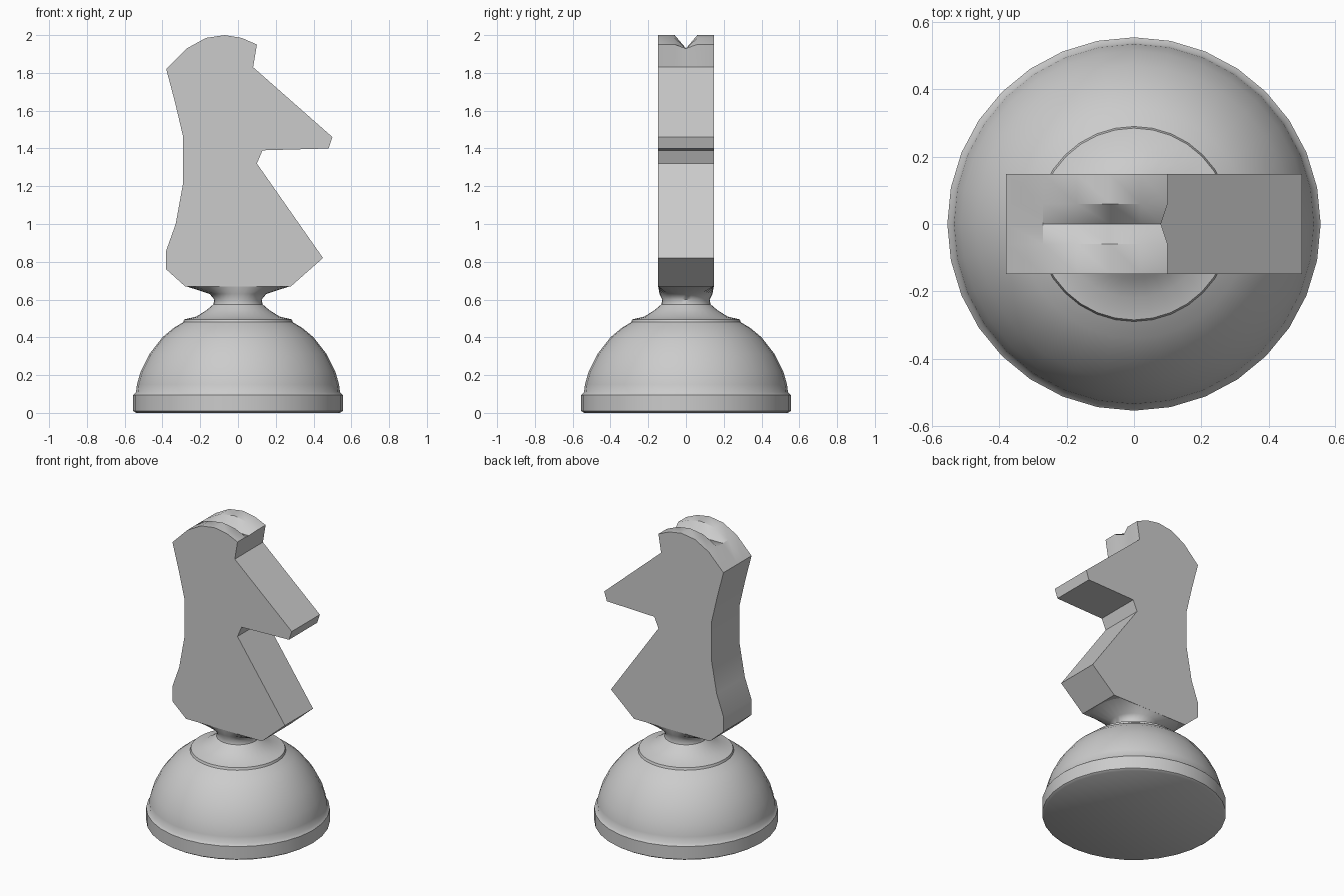
import bpy, bmesh
from math import cos, sin, tau, radians

cube = bpy.data.objects.get("Cube")
if cube:
    bpy.data.objects.remove(cube, do_unlink=True)

GREY = (0.6, 0.6, 0.6, 1)
grey = bpy.data.materials.new("plain_grey")
grey.use_nodes = True
grey.diffuse_color = GREY
grey.node_tree.nodes["Principled BSDF"].inputs["Base Color"].default_value = GREY


def loft(name, rings, angle):
    """Skin a list of equal-length closed rings and cap both ends."""
    bm = bmesh.new()
    loops = [[bm.verts.new(p) for p in ring] for ring in rings]
    n = len(loops[0])
    for a, b in zip(loops, loops[1:]):
        for i in range(n):
            j = (i + 1) % n
            bm.faces.new((a[i], a[j], b[j], b[i]))
    bm.faces.new(loops[0])
    bm.faces.new(loops[-1])
    bmesh.ops.recalc_face_normals(bm, faces=bm.faces)
    mesh = bpy.data.meshes.new(name)
    bm.to_mesh(mesh)
    bm.free()
    mesh.materials.append(grey)
    obj = bpy.data.objects.new(name, mesh)
    bpy.context.collection.objects.link(obj)
    bpy.ops.object.select_all(action="DESELECT")
    obj.select_set(True)
    bpy.context.view_layer.objects.active = obj
    bpy.ops.object.shade_smooth_by_angle(angle=radians(angle))
    return obj


def ring(rx, z, ry=None, flat=1.0, sides=32):
    """Horizontal ellipse whose y extent is clipped to +-flat."""
    ry = ry or rx
    return [(rx * cos(tau * i / sides),
             max(-flat, min(flat, ry * sin(tau * i / sides))), z)
            for i in range(sides)]


# Round base: foot, rim, dome and collar
base_profile = [(0.54, 0), (0.555, 0.01), (0.555, 0.095), (0.54, 0.11),
                (0.535, 0.15), (0.515, 0.22), (0.47, 0.31), (0.40, 0.40),
                (0.34, 0.45), (0.29, 0.48), (0.285, 0.495), (0.22, 0.51),
                (0.165, 0.545), (0.13, 0.575)]
loft("base", [ring(r, z) for r, z in base_profile], 40)

# Neck: round waist flaring into the flat-sided underside of the head
loft("neck", [ring(0.13, 0.575), ring(0.125, 0.6), ring(0.15, 0.63, 0.14),
              ring(0.28, 0.672, 0.28, 0.148)], 50)

# Horse head: side outline lofted across the thickness
lower = [(-0.38, 0.86), (-0.38, 0.76), (-0.28, 0.67), (0.28, 0.67),
         (0.45, 0.82), (0.10, 1.32), (0.13, 1.39), (0.48, 1.40),
         (0.50, 1.46), (0.08, 1.83)]
crown = [(0.10, 1.95), (0.02, 1.985), (-0.07, 2.0), (-0.17, 1.985),
         (-0.27, 1.93)]
back = [(-0.38, 1.82), (-0.335, 1.65), (-0.29, 1.46), (-0.29, 1.22),
        (-0.33, 1.0)]


def head_ring(y, top, inset):
    """Outline at depth y; the crown is lowered to form the ear groove."""
    crest = [(x - inset * (x > 0.05), min(z, top)) for x, z in crown]
    return [(x, y, z) for x, z in lower + crest + back]


stations = [(-0.148, 2, 0), (-0.06, 2, 0), (0, 1.93, 0.02),
            (0.06, 2, 0), (0.148, 2, 0)]
loft("horse_head", [head_ring(*s) for s in stations], 35)
